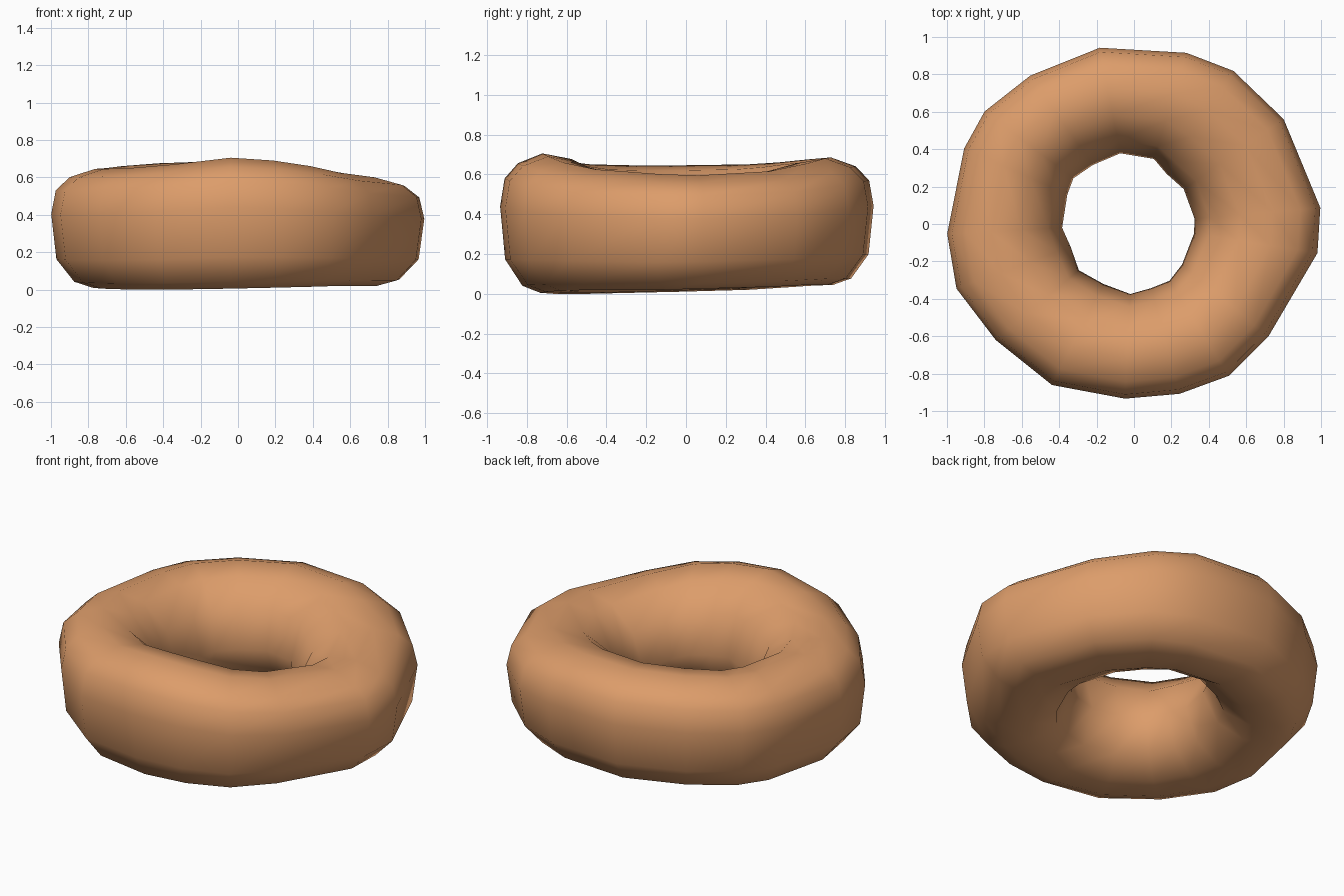
import bpy, bmesh, math

if "Cube" in bpy.data.objects:
    bpy.data.objects.remove(bpy.data.objects["Cube"])

# Stations round the ring: angle, outer radius, hole radius, top height, bottom height
STATIONS = [
    (5, 1.00, .325, .595, .025), (35, .977, .325, .615, .035), (57, .976, .32, .655, .045),
    (73, .957, .364, .68, .045), (101, .96, .385, .685, .045), (125, .968, .385, .675, .04),
    (143, 1.0, .406, .66, .03), (156, .994, .39, .65, .02), (183, 1.0, .385, .645, .01),
    (200, 1.01, .36, .645, .005), (220, .965, .385, .65, .0), (243, .966, .36, .67, .0),
    (267, .935, .375, .705, .005), (285, .94, .355, .69, .01), (302, .957, .358, .66, .015),
    (320, .937, .336, .625, .02), (351, .993, .325, .60, .02)]

# Cross-section: across (0 = hole, 1 = outside), up (0 = bottom, 1 = top)
SECTION = [(1, .62), (.96, .82), (.84, .93), (.62, 1), (.36, .96), (.12, .75), (0, .42),
           (.14, .14), (.38, .01), (.64, 0), (.80, .05), (.955, .24)]

dough = bpy.data.materials.new("golden dough")
dough.diffuse_color = (0.72, 0.335, 0.145, 1)
dough.use_nodes = True
dough.node_tree.nodes["Principled BSDF"].inputs["Base Color"].default_value = dough.diffuse_color

# Ring body: sweep the section through every station
bm = bmesh.new()
rings = []
for deg, outer, inner, top, bottom in STATIONS:
    a = math.radians(deg)
    ring = []
    for across, up in SECTION:
        r = inner + (outer - inner) * across
        ring.append(bm.verts.new((r * math.cos(a), r * math.sin(a), bottom + (top - bottom) * up)))
    rings.append(ring)
n, m = len(rings), len(SECTION)
for i in range(n):
    p, q = rings[i], rings[(i + 1) % n]
    for j in range(m):
        k = (j + 1) % m
        bm.faces.new((p[j], q[j], q[k], p[k]))
bmesh.ops.recalc_face_normals(bm, faces=bm.faces)
for f in bm.faces:
    f.smooth = True
mesh = bpy.data.meshes.new("ring_bread")
bm.to_mesh(mesh)
bm.free()
mesh.materials.append(dough)
bpy.context.collection.objects.link(bpy.data.objects.new("ring_bread", mesh))
